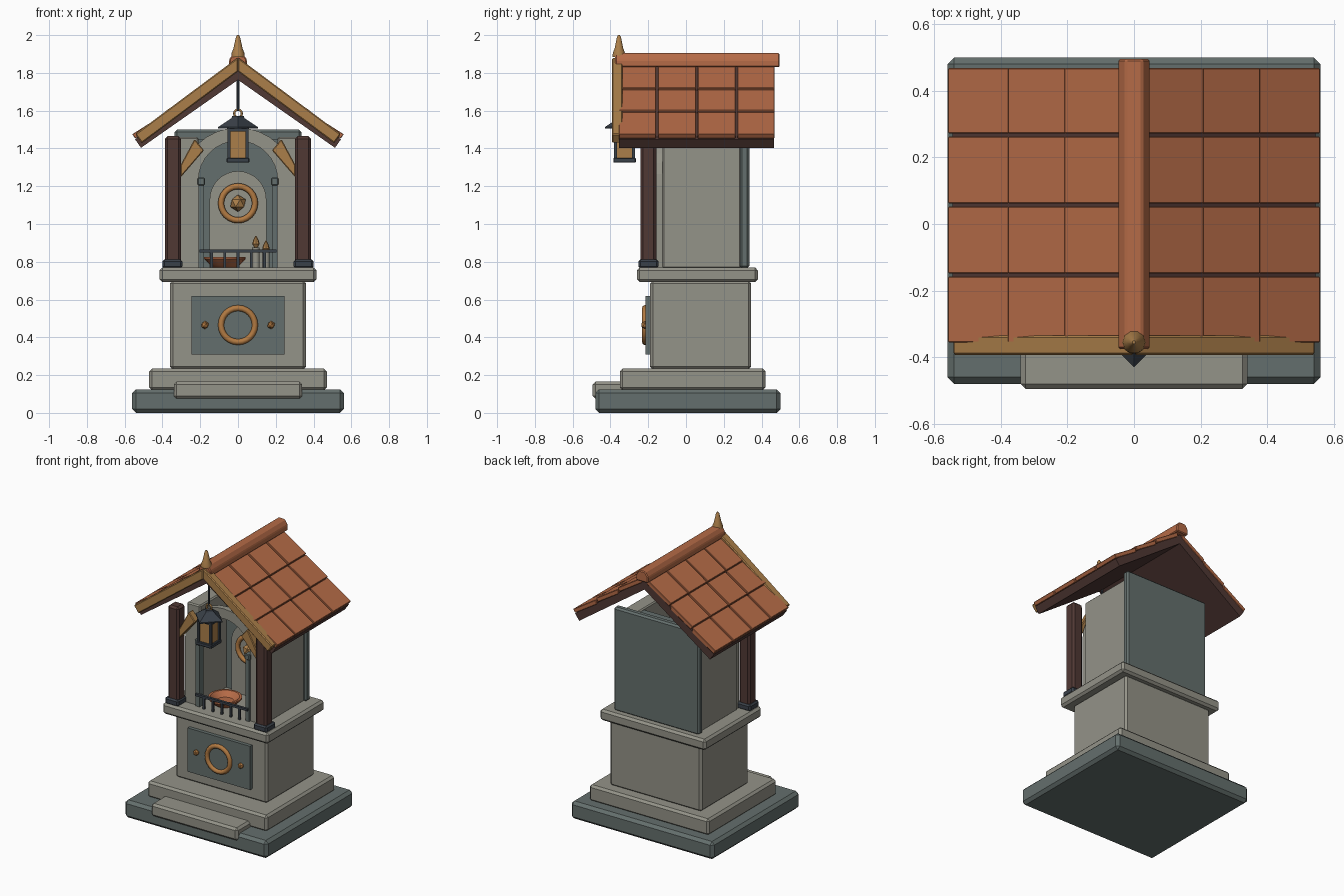
import bpy, bmesh, math
from mathutils import Matrix, Vector

if "Cube" in bpy.data.objects:
    bpy.data.objects.remove(bpy.data.objects["Cube"])


def material(name, hex_code):
    m = bpy.data.materials.new(name)
    srgb = [int(hex_code[i:i + 2], 16) / 255 for i in (0, 2, 4)]
    m.diffuse_color = [((c + 0.055) / 1.055) ** 2.4 for c in srgb] + [1]
    m.use_nodes = True
    m.node_tree.nodes["Principled BSDF"].inputs["Base Color"].default_value = m.diffuse_color
    return m


LIGHT = material("light stone", "949388")
DARK = material("dark stone", "646F6D")
TILE = material("terracotta", "B56B47")
GOLD = material("honey wood", "AB7F4A")
BROWN = material("dark wood", "503834")
IRON = material("iron", "3A4149")
BRASS = material("brass", "B27A42")


def finish(name, bm, mat, bevel=0, smooth=False):
    bmesh.ops.recalc_face_normals(bm, faces=bm.faces[:])
    me = bpy.data.meshes.new(name)
    bm.to_mesh(me)
    bm.free()
    me.materials.append(mat)
    ob = bpy.data.objects.new(name, me)
    bpy.context.collection.objects.link(ob)
    if bevel:
        mod = ob.modifiers.new("bevel", "BEVEL")
        mod.width, mod.segments = bevel, 1
        mod.limit_method = "ANGLE"
    if smooth:
        bpy.ops.object.select_all(action="DESELECT")
        ob.select_set(True)
        bpy.context.view_layer.objects.active = ob
        bpy.ops.object.shade_smooth_by_angle(angle=math.radians(40))
    return ob


def prism(name, pts, y0, y1, mat, bevel=0):
    """Extrude an (x, z) outline from y0 to y1."""
    bm = bmesh.new()
    face = bm.faces.new([bm.verts.new((x, y0, z)) for x, z in pts])
    ext = bmesh.ops.extrude_face_region(bm, geom=[face])
    moved = [g for g in ext["geom"] if isinstance(g, bmesh.types.BMVert)]
    bmesh.ops.translate(bm, verts=moved, vec=(0, y1 - y0, 0))
    return finish(name, bm, mat, bevel)


def box(name, x0, x1, y0, y1, z0, z1, mat, bevel=0):
    return prism(name, [(x0, z0), (x1, z0), (x1, z1), (x0, z1)], y0, y1, mat, bevel)


def lathe(name, profile, x, y, mat, n=12, smooth=True, turn=0):
    """Revolve an (r, z) profile about a vertical axis."""
    bm = bmesh.new()
    rings = []
    for r, z in profile:
        angles = [turn + 2 * math.pi * i / n for i in range(n)]
        rings.append([bm.verts.new((x + r * math.cos(a), y + r * math.sin(a), z)) for a in angles])
    for a, b in zip(rings, rings[1:]):
        for i in range(n):
            bm.faces.new((a[i], a[(i + 1) % n], b[(i + 1) % n], b[i]))
    bm.faces.new(rings[0])
    bm.faces.new(rings[-1])
    return finish(name, bm, mat, 0, smooth)


def ring(name, loc, major, minor, mat):
    """Upright ring facing the front."""
    bpy.ops.mesh.primitive_torus_add(major_radius=major, minor_radius=minor, major_segments=24,
                                     minor_segments=8, location=loc, rotation=(math.pi / 2, 0, 0))
    ob = bpy.context.object
    ob.name = name
    ob.data.materials.append(mat)
    bpy.ops.object.shade_smooth_by_angle(angle=math.radians(50))


def gem(name, loc, r, mat):
    bm = bmesh.new()
    bmesh.ops.create_icosphere(bm, subdivisions=1, radius=r, matrix=Matrix.Translation(Vector(loc)))
    finish(name, bm, mat)


def arch(r, spring, bottom, n=16):
    arc = [(-r * math.cos(math.pi * i / n), spring + r * math.sin(math.pi * i / n)) for i in range(n + 1)]
    return [(-r, bottom)] + arc + [(r, bottom)]


def slope(name, s, x0, x1, apex, tan, t, y0, y1, mat, bevel=0, dip=0):
    """Sloping roof board: vertical cut at x0, square cut at x1."""
    a = math.atan(tan)
    za, zb = apex - tan * x0 - dip, apex - tan * x1
    pts = [(x0, za), (x1, zb), (x1 - math.sin(a) * t, zb - math.cos(a) * t), (x0, za - t / math.cos(a))]
    return prism(name, [(s * x, z) for x, z in pts], y0, y1, mat, bevel)


# Stepped stone base and pedestal
box("base_slab", -.56, .56, -.48, .5, 0, .125, DARK, .02)
box("plinth", -.47, .47, -.35, .42, .12, .235, LIGHT, .015)
box("front_step", -.34, .34, -.495, -.3, .075, .165, LIGHT, .015)
box("pedestal", -.36, .36, -.19, .345, .23, .7, LIGHT, .015)
box("pedestal_cap", -.415, .415, -.26, .38, .692, .77, LIGHT, .015)

# Front plaque
box("plaque", -.245, .245, -.215, -.18, .31, .62, DARK)
ring("plaque_ring", (0, -.217, .465), .09, .016, BRASS)
for s in (-1, 1):
    gem("plaque_stud", (s * .175, -.218, .465), .022, BRASS)

# Shrine body with arched niche
facade = arch(.305, 1.205, .765) + arch(.21, 1.23, .765)[::-1]
prism("arched_facade", facade, -.16, -.12, LIGHT)
box("back_slab", -.335, .335, .285, .335, .765, 1.5, DARK, .012)
box("niche_back", -.215, .215, .17, .29, .765, 1.45, DARK)
prism("niche_panel", arch(.15, 1.13, .765), .14, .175, LIGHT)
ring("emblem_ring", (0, .125, 1.11), .09, .016, BRASS)
gem("emblem_gem", (0, .125, 1.11), .045, GOLD)

for s in (-1, 1):
    def side_box(name, x0, x1, *rest):
        box(name, *sorted((s * x0, s * x1)), *rest)

    side_box("side_wall", .21, .315, -.125, .29, .765, 1.46, LIGHT, .008)
    side_box("niche_column", .18, .21, -.175, -.13, .765, 1.21, DARK)
    side_box("column_capital", .175, .215, -.18, -.125, 1.205, 1.245, DARK, .005)
    # Timber posts with iron shoes and braces
    side_box("post", .302, .386, -.241, -.157, .77, 1.465, BROWN, .014)
    side_box("post_shoe", .295, .4, -.252, -.146, .765, .812, IRON, .01)
    brace = [(.305, 1.31), (.305, 1.245), (.18, 1.39), (.23, 1.45)]
    prism("post_brace", [(s * x, z) for x, z in brace], -.225, -.175, GOLD, .005)

    # Roof deck, tiles and barge board
    slope("roof_deck", s, 0, .545, 1.83, .7, .055, -.355, .465, BROWN)
    columns = (-.36, -.153, .057, .267, .473)
    for x0, x1 in ((.02, .21), (.205, .38), (.375, .56)):
        for y0, y1 in zip(columns, columns[1:]):
            slope("roof_tile", s, x0, x1, 1.867, .7, .028, y0 + .005, y1 - .005, TILE, .003, .012)
    slope("barge_board", s, 0, .545, 1.882, .745, .06, -.393, -.335, GOLD, .006)

# Ridge cap and finial
ridge = [(-.047, 1.83), (.047, 1.83), (.047, 1.87), (.025, 1.905), (-.025, 1.905), (-.047, 1.87)]
prism("ridge_cap", ridge, -.375, .495, TILE, .006)
lathe("finial", [(.036, 1.885), (.034, 1.905), (.024, 1.93), (.011, 1.99), (.005, 2.0)],
      0, -.355, GOLD, 10)

# Hanging lantern
LY = -.325
lathe("lantern_hook", [(.008, 1.6), (.008, 1.8)], 0, LY, IRON, 8)
ring("lantern_ring", (0, LY, 1.585), .02, .006, GOLD)
lathe("lantern_roof", [(.105, 1.505), (.105, 1.513), (.035, 1.56), (.03, 1.572)], 0, LY, IRON, 4, False)
box("lantern_pane", -.045, .045, LY - .045, LY + .045, 1.34, 1.508, GOLD)
box("lantern_base", -.06, .06, LY - .06, LY + .06, 1.325, 1.35, IRON, .004)
box("lantern_top", -.056, .056, LY - .056, LY + .056, 1.49, 1.51, IRON)
for sx in (-1, 1):
    for sy in (-1, 1):
        cx, cy = sx * .047, LY + sy * .047
        box("lantern_bar", cx - .008, cx + .008, cy - .008, cy + .008, 1.34, 1.5, IRON)

# Low iron railing
box("rail", -.205, .205, -.19, -.172, .848, .864, IRON)
for i in range(-2, 3):
    box("rail_post", i * .07 - .007, i * .07 + .007, -.188, -.174, .765, .85, IRON)

# Offering bowl and candles
lathe("offering_bowl", [(.06, .77), (.075, .78), (.11, .815), (.11, .826), (.095, .826), (.06, .792)],
      -.07, -.045, TILE, 16)
for x, y, top in ((.095, 0, .875), (.148, -.02, .85)):
    lathe("candle", [(.02, .768), (.02, top)], x, y, LIGHT, 10)
    lathe("candle_flame", [(.008, top), (.02, top + .02), (.014, top + .04), (.003, top + .062)],
          x, y, GOLD, 8)
